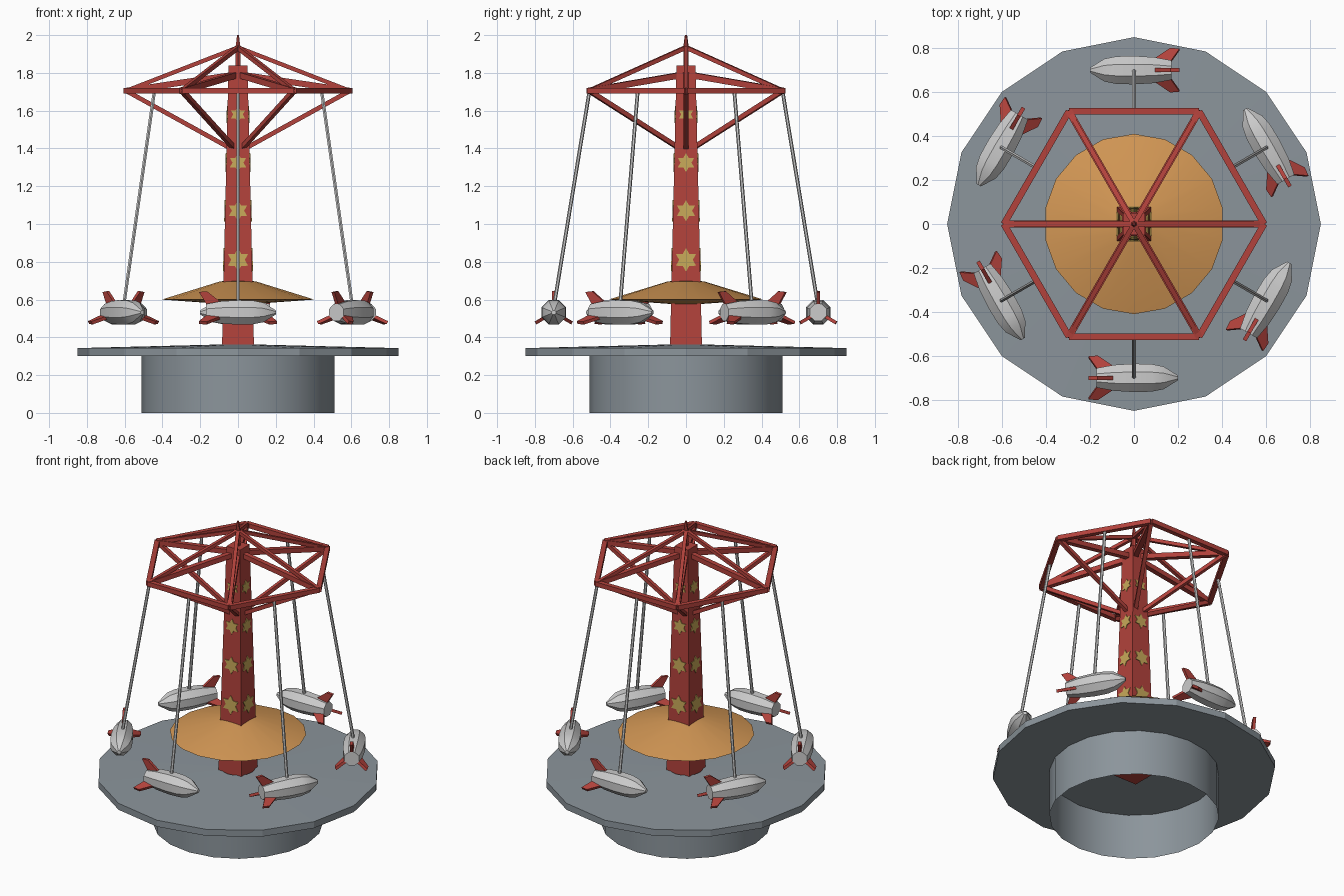
import bpy, bmesh
from math import pi, sin, cos, radians
from mathutils import Vector, Matrix

if "Cube" in bpy.data.objects:
    bpy.data.objects.remove(bpy.data.objects["Cube"])


def material(name, rgb):
    m = bpy.data.materials.new(name)
    m.diffuse_color = (*rgb, 1)
    m.use_nodes = True
    m.node_tree.nodes["Principled BSDF"].inputs["Base Color"].default_value = m.diffuse_color
    return m


RED = material("red_paint", (0.45, 0.055, 0.045))
GOLD = material("gold_paint", (0.58, 0.40, 0.10))
ORANGE = material("orange_canopy", (0.65, 0.31, 0.09))
WHITE = material("pale_metal", (0.62, 0.62, 0.63))
STONE = material("grey_base", (0.26, 0.30, 0.33))


def make(name, verts, faces, mat, smooth=None):
    me = bpy.data.meshes.new(name)
    me.from_pydata([tuple(v) for v in verts], [], faces)
    bm = bmesh.new()
    bm.from_mesh(me)
    bmesh.ops.recalc_face_normals(bm, faces=bm.faces)
    bm.to_mesh(me)
    bm.free()
    ob = bpy.data.objects.new(name, me)
    bpy.context.collection.objects.link(ob)
    me.materials.append(mat)
    if smooth:
        bpy.ops.object.select_all(action='DESELECT')
        ob.select_set(True)
        bpy.context.view_layer.objects.active = ob
        bpy.ops.object.shade_smooth_by_angle(angle=radians(smooth))
    return ob


def lathe(name, profile, n, mat, closed=False, caps=False, smooth=None, phase=pi / 2):
    """Revolve (radius, height) points around z."""
    k = len(profile)
    verts = [(r * cos(phase + 2 * pi * i / n), r * sin(phase + 2 * pi * i / n), z)
             for r, z in profile for i in range(n)]
    faces = []
    for j in range(k if closed else k - 1):
        a, b = j * n, ((j + 1) % k) * n
        faces += [(a + i, a + (i + 1) % n, b + (i + 1) % n, b + i) for i in range(n)]
    if caps:
        faces += [tuple(range(n)), tuple(range((k - 1) * n, k * n))]
    return make(name, verts, faces, mat, smooth)


def prism(name, outline, axis, mat, taper=1.0):
    """Extrude a 3D outline symmetrically along an axis vector."""
    n = len(outline)
    verts = [Vector(p) - axis for p in outline] + [Vector(p) + axis for p in outline]
    faces = [tuple(range(n)), tuple(range(n, 2 * n))]
    faces += [(i, (i + 1) % n, n + (i + 1) % n, n + i) for i in range(n)]
    return make(name, verts, faces, mat)


def bar(name, a, b, width, mat, sides=4):
    """Straight bar with a regular cross-section between two points."""
    a, b = Vector(a), Vector(b)
    d = (b - a).normalized()
    s = d.cross(Vector((0, 0, 1))).normalized()
    u = s.cross(d)
    r = width / 2 / cos(pi / sides)
    ring = [s * r * cos(2 * pi * (i + .5) / sides) + u * r * sin(2 * pi * (i + .5) / sides)
            for i in range(sides)]
    return prism(name, [(a + b) / 2 + p for p in ring], (b - a) / 2, mat)


def polar(r, deg, z):
    return Vector((r * cos(radians(deg)), r * sin(radians(deg)), z))


# Base drum (open below) and platform with a central hole
lathe("base_drum", [(0.51, 0), (0.51, 0.31)], 20, STONE, smooth=30)
lathe("platform", [(0.1, 0.30), (0.85, 0.30), (0.85, 0.343), (0.1, 0.362)], 16, STONE, closed=True)

# Tapered square tower and top spike
Z0, Z1, W0, W1 = 0.29, 1.84, 0.086, 0.05
lathe("tower", [(W0 * 2 ** .5, Z0), (W1 * 2 ** .5, Z1)], 4, RED, caps=True, phase=pi / 4)
lathe("spike", [(0.014, 1.82), (0.014, 1.94), (0.006, 2.0)], 6, RED, caps=True)

# Orange canopy around the tower
lathe("canopy", [(0.06, 0.575), (0.41, 0.60), (0.1, 0.695), (0.06, 0.70)], 18, ORANGE,
      closed=True, smooth=30)

# Gold stars on the four tower faces
for side in range(4):
    rot = Matrix.Rotation(side * pi / 2, 3, 'Z')
    for zc, r in ((0.81, 0.062), (1.07, 0.056), (1.325, 0.05), (1.58, 0.044)):
        pts = []
        for i in range(12):
            rr = r if i % 2 == 0 else r * 0.58
            x, z = rr * sin(i * pi / 6), zc + rr * cos(i * pi / 6)
            w = W0 + (W1 - W0) * (z - Z0) / (Z1 - Z0)
            pts.append(rot @ Vector((x, -w, z)))
        prism("star", pts, rot @ Vector((0, 0.004, 0)), GOLD)

# Hexagonal frame: ring plus three radial beams to each corner
for i in range(6):
    a = 60 * i
    corner = polar(0.592, a, 1.705)
    bar("ring_beam", corner, polar(0.592, a + 60, 1.705), 0.03, RED)
    bar("upper_beam", polar(0.0, a, 1.935), corner, 0.022, RED)
    bar("middle_beam", polar(0.02, a, 1.79), corner, 0.032, RED)
    bar("lower_brace", polar(0.03, a, 1.395), corner, 0.024, RED)

# Hanging rods and rockets
BODY = [(0.048, -0.17), (0.064, -0.09), (0.07, 0.0), (0.068, 0.08), (0.056, 0.135), (0.012, 0.2)]
for i in range(6):
    a = 60 * i - 90
    bar("rod", polar(0.51, a, 1.71), polar(0.70, a, 0.56), 0.017, WHITE, sides=6)
    place = Matrix.Translation(polar(0.70, a, 0.532)) @ Matrix.Rotation(radians(a + 90), 4, 'Z')
    body = lathe("rocket_body", BODY, 8, WHITE, caps=True, smooth=35, phase=pi / 8)
    body.matrix_world = place @ Matrix.Rotation(pi / 2, 4, 'Y')
    # Three swept fins, one pointing up
    for f in range(3):
        fin = prism("rocket_fin", [(-0.085, 0, 0.05), (-0.165, 0, 0.04), (-0.207, 0, 0.108),
                                   (-0.165, 0, 0.112)], Vector((0, 0.009, 0)), RED)
        fin.matrix_world = place @ Matrix.Rotation(2 * pi * f / 3, 4, 'X')
